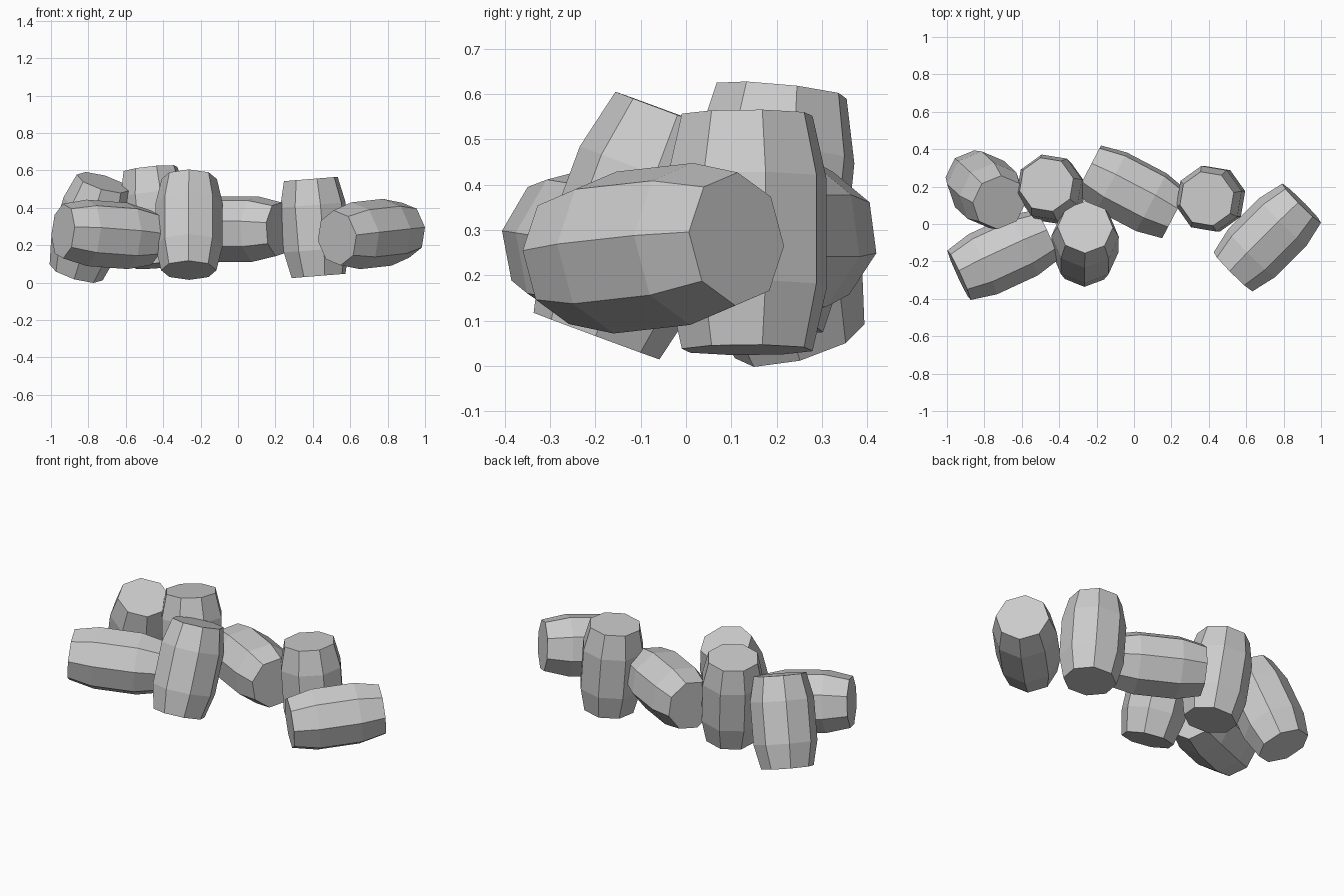
import bpy, bmesh, math
from mathutils import Vector

if "Cube" in bpy.data.objects:
    bpy.data.objects.remove(bpy.data.objects["Cube"])

SIDES = 8
# barrel profile: (distance along axis, radius)
PROFILE = [(-0.26, 0.148), (-0.12, 0.180), (0.12, 0.180), (0.26, 0.148)]


def barrel(name, center, axis, phase):
    """Eight-sided barrel; phase is the roll in degrees about its axis."""
    c, a = Vector(center), Vector(axis).normalized()
    u = Vector((0, 0, 1)).cross(a).normalized()
    v = a.cross(u)
    bm = bmesh.new()
    rings = []
    for d, r in PROFILE:
        ring = []
        for i in range(SIDES):
            t = math.radians(phase) + math.tau * i / SIDES
            ring.append(bm.verts.new(c + a * d + (u * math.cos(t) + v * math.sin(t)) * r))
        rings.append(ring)
    # staves
    for lo, hi in zip(rings, rings[1:]):
        for i in range(SIDES):
            j = (i + 1) % SIDES
            bm.faces.new((lo[i], lo[j], hi[j], hi[i]))
    # flat lids
    bm.faces.new(rings[0][::-1])
    bm.faces.new(rings[-1])
    me = bpy.data.meshes.new(name)
    bm.to_mesh(me)
    bm.free()
    ob = bpy.data.objects.new(name, me)
    bpy.context.collection.objects.link(ob)
    return ob


# standing barrels
barrel("upright_barrel_right", (0.410, 0.135, 0.295), (-0.08, 0.0, 1.0), 13)
barrel("upright_barrel_back", (-0.442, 0.185, 0.350), (-0.10, 0.10, 0.99), 13)
# leaning barrels
barrel("leaning_barrel_front", (-0.262, -0.107, 0.310), (0.005, 0.347, 0.937), 0)
barrel("leaning_barrel_left", (-0.793, 0.183, 0.295), (0.145, -0.135, 0.48), -4)
# barrels lying on their sides
barrel("lying_barrel_right", (0.713, -0.072, 0.260), (0.358, 0.358, 0.04), -6)
barrel("lying_barrel_middle", (-0.013, 0.172, 0.285), (0.886, -0.464, 0.0), -14)
barrel("lying_barrel_left", (-0.700, -0.165, 0.258), (0.47, 0.217, -0.035), -9)
